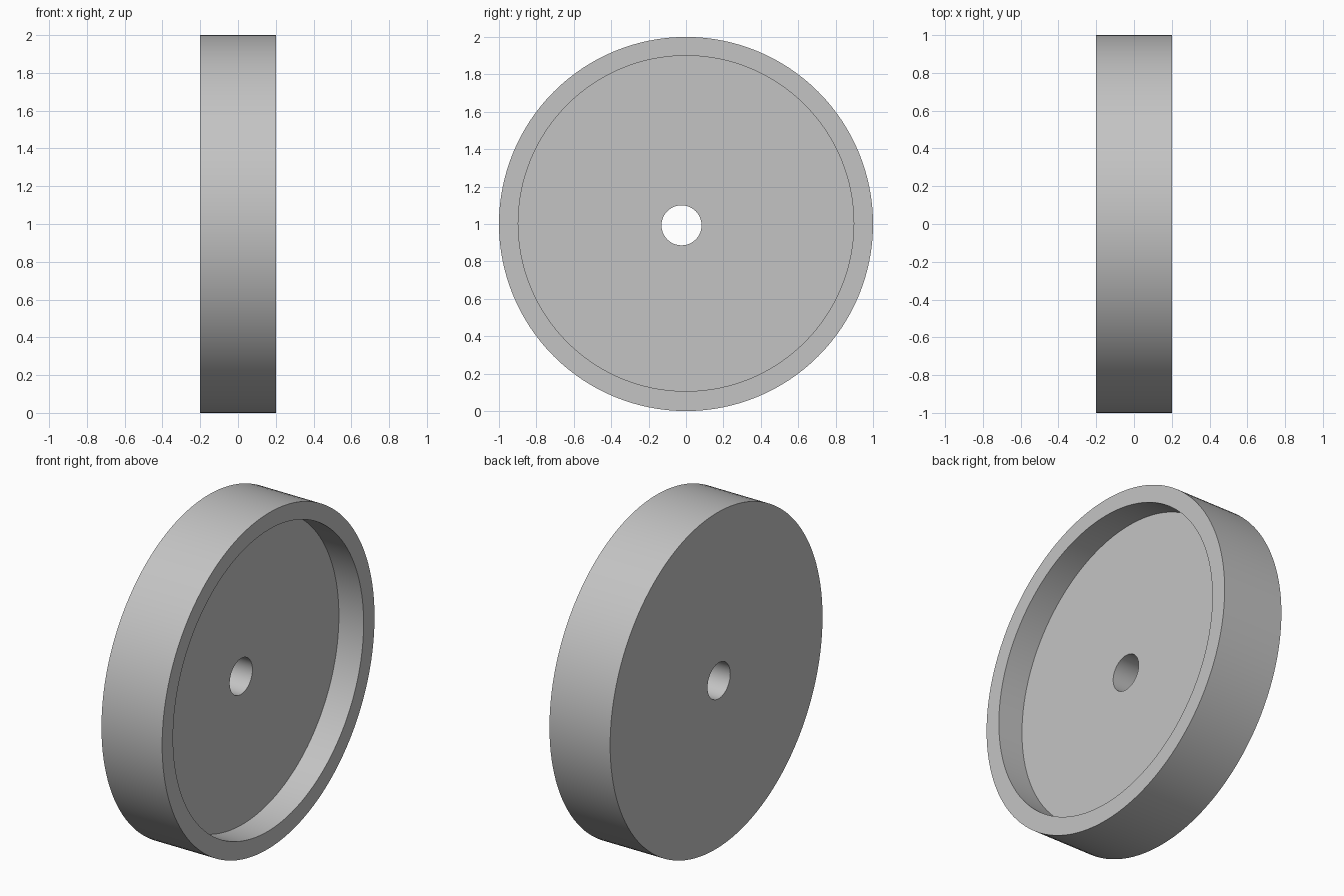
import bpy
import bmesh
from math import cos, sin, tau, radians

if "Cube" in bpy.data.objects:
    bpy.data.objects.remove(bpy.data.objects["Cube"], do_unlink=True)

SEGMENTS = 128
FRONT, BACK, FLOOR = 0.2, -0.2, 0.037
OUTER = (1.0, 0.0, 1.0)          # radius, centre y, centre z
RECESS = (0.897, 0.0, 1.003)
HOLE = (0.107, -0.024, 0.993)

# Single grey material
grey = bpy.data.materials.new("light_grey")
grey.use_nodes = True
colour = (0.55, 0.55, 0.55, 1)
grey.diffuse_color = colour
grey.node_tree.nodes["Principled BSDF"].inputs["Base Color"].default_value = colour

bm = bmesh.new()


def ring(x, circle):
    radius, cy, cz = circle
    angles = [tau * i / SEGMENTS for i in range(SEGMENTS)]
    return [bm.verts.new((x, cy + radius * cos(a), cz + radius * sin(a))) for a in angles]


# Closed section: outer wall, rim, recess wall, recess floor, off-centre bore, back
rings = [ring(BACK, OUTER), ring(FRONT, OUTER), ring(FRONT, RECESS),
         ring(FLOOR, RECESS), ring(FLOOR, HOLE), ring(BACK, HOLE)]
for a, b in zip(rings, rings[1:] + rings[:1]):
    for i in range(SEGMENTS):
        j = (i + 1) % SEGMENTS
        bm.faces.new((a[i], a[j], b[j], b[i]))
bmesh.ops.recalc_face_normals(bm, faces=bm.faces)

mesh = bpy.data.meshes.new("recessed_disc")
bm.to_mesh(mesh)
bm.free()
mesh.materials.append(grey)
disc = bpy.data.objects.new("recessed_disc", mesh)
bpy.context.collection.objects.link(disc)

# Smooth round walls, crisp rims
bpy.ops.object.select_all(action="DESELECT")
disc.select_set(True)
bpy.context.view_layer.objects.active = disc
bpy.ops.object.shade_smooth_by_angle(angle=radians(30))
